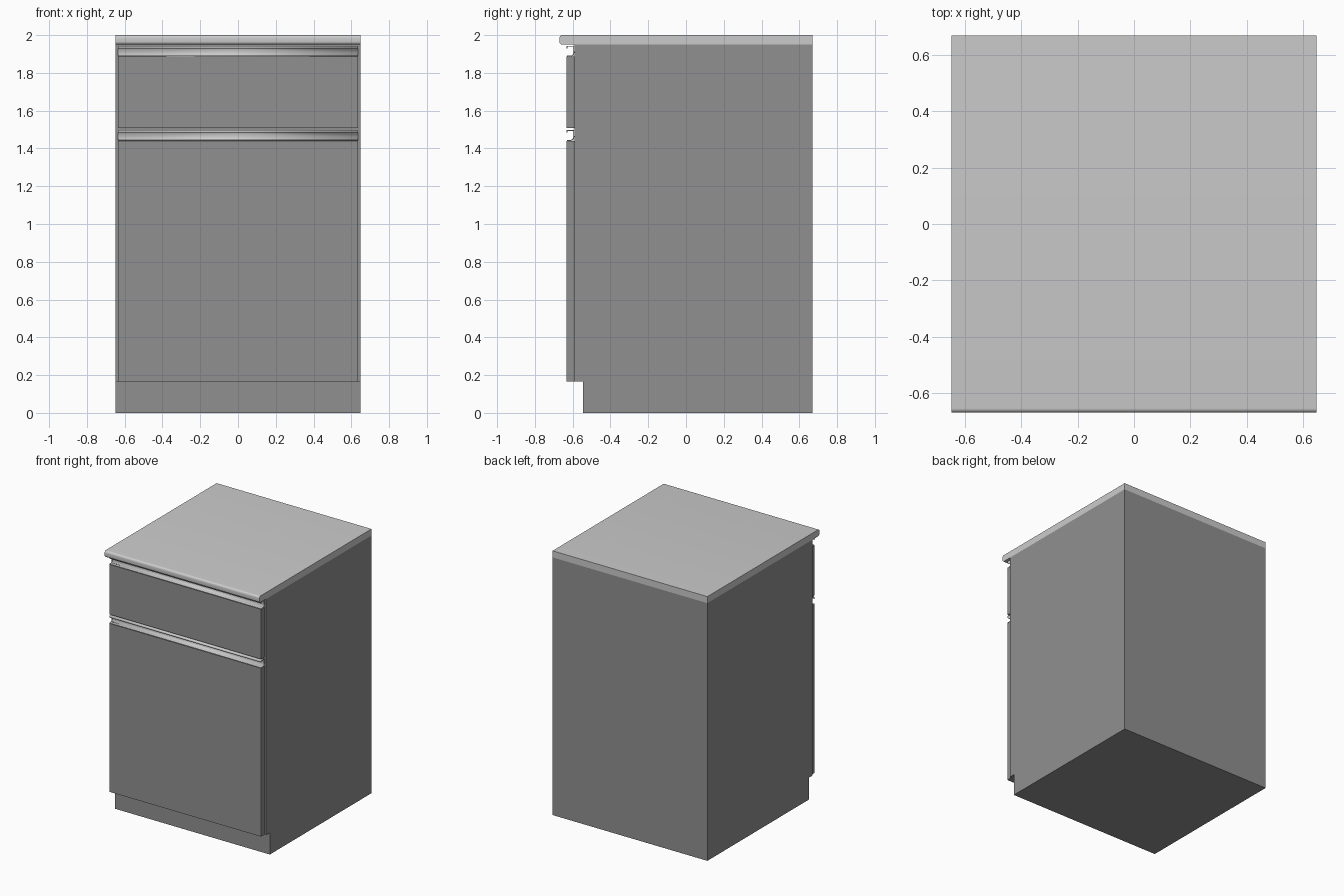
import bpy, math

if "Cube" in bpy.data.objects:
    bpy.data.objects.remove(bpy.data.objects["Cube"])

W = 0.648          # half width of the cabinet
DOOR_W = 0.635     # half width of the fronts

dark = bpy.data.materials.new("dark_grey")
dark.diffuse_color = (0.28, 0.28, 0.28, 1)
dark.use_nodes = True
dark.node_tree.nodes["Principled BSDF"].inputs["Base Color"].default_value = dark.diffuse_color


def extrude_profile(name, pts, half_w, mat=None, closed=True):
    """Extrude a (y, z) profile along x from -half_w to half_w."""
    n = len(pts)
    verts = [(x, y, z) for x in (-half_w, half_w) for y, z in pts]
    count = n if closed else n - 1
    faces = [(i, i + n, (i + 1) % n + n, (i + 1) % n) for i in range(count)]
    if closed:
        faces += [tuple(range(n)), tuple(range(2 * n - 1, n - 1, -1))]
    mesh = bpy.data.meshes.new(name)
    mesh.from_pydata(verts, [], faces)
    ob = bpy.data.objects.new(name, mesh)
    bpy.context.collection.objects.link(ob)
    if mat:
        mesh.materials.append(mat)
    bpy.ops.object.select_all(action='DESELECT')
    ob.select_set(True)
    bpy.context.view_layer.objects.active = ob
    bpy.ops.object.mode_set(mode='EDIT')
    bpy.ops.mesh.select_all(action='SELECT')
    bpy.ops.mesh.normals_make_consistent(inside=False)
    bpy.ops.object.mode_set(mode='OBJECT')
    bpy.ops.object.shade_smooth_by_angle(angle=math.radians(35))
    return ob


def arc(cy, cz, r, a0, a1, steps=6):
    angles = [math.radians(a0 + (a1 - a0) * i / steps) for i in range(steps + 1)]
    return [(cy + r * math.cos(a), cz + r * math.sin(a)) for a in angles]


# Carcass with recessed toe kick
extrude_profile("carcass", [(-0.545, 0), (0.67, 0), (0.67, 1.95), (-0.59, 1.95),
                            (-0.59, 0.165), (-0.545, 0.165)], W, dark)

# Countertop with a rounded front edge
r = 0.016
extrude_profile("countertop", [(0.67, 1.95), (0.67, 2.0)]
                + arc(-0.67 + r, 2.0 - r, r, 90, 180)
                + arc(-0.67 + r, 1.95 + r, r, 180, 270), W)

# Door and drawer fronts
for name, z0, z1 in (("door_front", 0.165, 1.44), ("drawer_front", 1.508, 1.886)):
    extrude_profile(name, [(-0.632, z0), (-0.59, z0), (-0.59, z1), (-0.632, z1)],
                    DOOR_W, dark)

# Channel grips along the top of each front: lip, back wall, curved scoop
for name, z in (("door_grip", 1.44), ("drawer_grip", 1.886)):
    pts = [(-0.630, z + 0.044), (-0.630, z + 0.055), (-0.594, z + 0.055)]
    pts += arc(-0.612, z + 0.021, 0.018, 0, -90)
    pts += [(-0.630, z + 0.003)]
    ob = extrude_profile(name, pts, DOOR_W, closed=False)
    mod = ob.modifiers.new("thickness", 'SOLIDIFY')
    mod.thickness = 0.005
    mod.offset = 0
